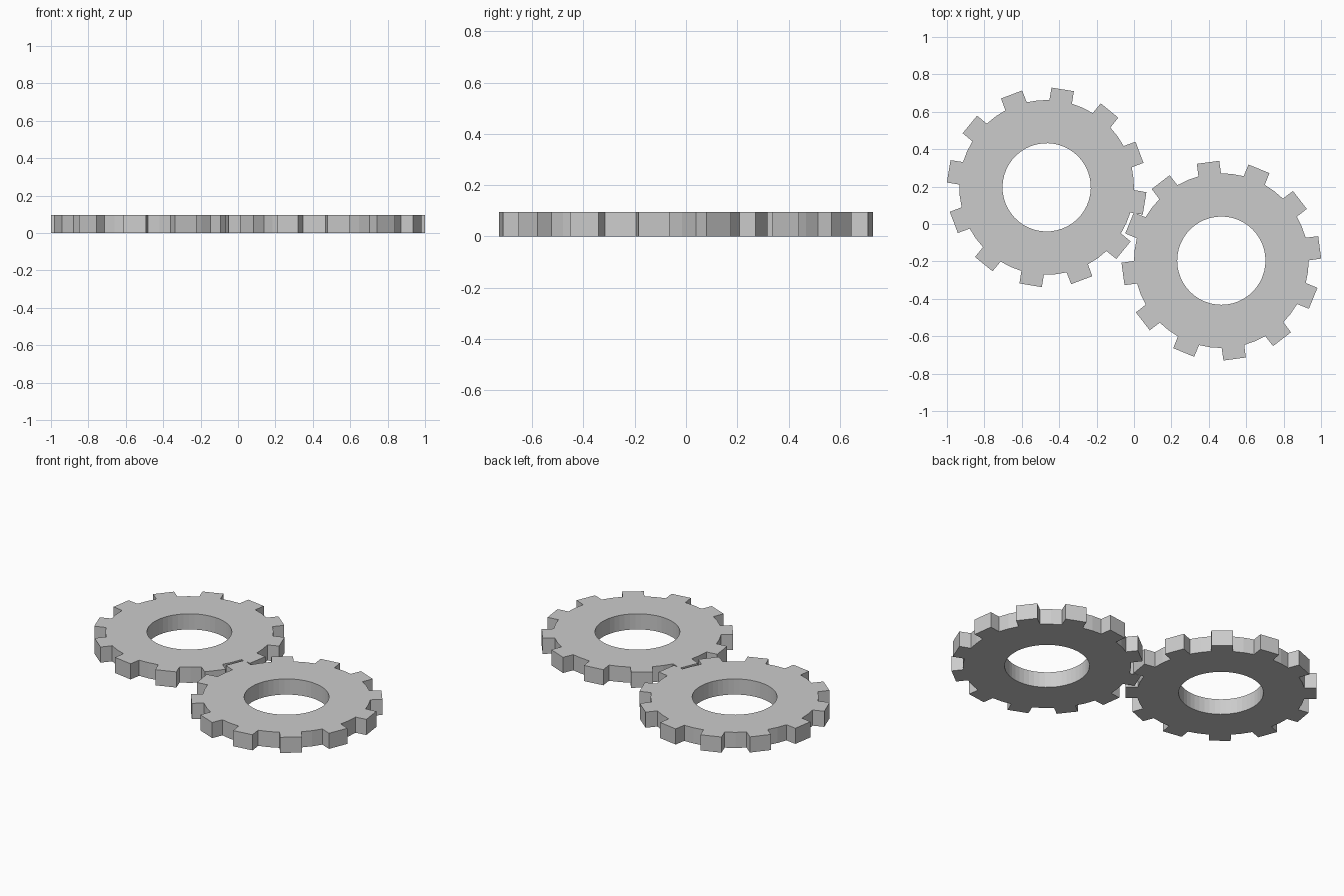
import bpy, bmesh
from math import radians, cos, sin

if "Cube" in bpy.data.objects:
    bpy.data.objects.remove(bpy.data.objects["Cube"])

TEETH, HEIGHT = 12, 0.096
HOLE_R, ROOT_R, TIP_R = 0.236, 0.467, 0.534


def gear(name, x, y, phase):
    """Flat ring gear: 48-sided hole and root circle, 12 blocky teeth."""
    bm = bmesh.new()

    def pt(r, deg, z):
        a = radians(phase + deg)
        return bm.verts.new((r * cos(a), r * sin(a), z))

    pitch = 360 / TEETH
    step = pitch / 4
    n = TEETH * 4
    # rings start at the leading edge of the first tooth
    rings = {(r, z): [pt(r, (i - 1) * step, z) for i in range(n)]
             for r in (HOLE_R, ROOT_R) for z in (0, HEIGHT)}
    ib, it = rings[HOLE_R, 0], rings[HOLE_R, HEIGHT]
    ob, ot = rings[ROOT_R, 0], rings[ROOT_R, HEIGHT]
    for i in range(n):
        j = (i + 1) % n
        bm.faces.new((it[i], ot[i], ot[j], it[j]))
        bm.faces.new((ib[j], ob[j], ob[i], ib[i]))
        bm.faces.new((ib[i], it[i], it[j], ib[j]))
        if i % 4 >= 2:                      # root wall between teeth
            bm.faces.new((ob[i], ob[j], ot[j], ot[i]))
    # teeth
    for k in range(TEETH):
        a, b, c = 4 * k, 4 * k + 1, 4 * k + 2
        lb, rb = (pt(TIP_R, k * pitch + s * 6.5, 0) for s in (-1, 1))
        lt, rt = (pt(TIP_R, k * pitch + s * 6.5, HEIGHT) for s in (-1, 1))
        bm.faces.new((ot[a], lt, rt, ot[c], ot[b]))
        bm.faces.new((ob[b], ob[c], rb, lb, ob[a]))
        bm.faces.new((lb, rb, rt, lt))
        bm.faces.new((ob[a], lb, lt, ot[a]))
        bm.faces.new((rb, ob[c], ot[c], rt))
    bmesh.ops.recalc_face_normals(bm, faces=bm.faces)
    mesh = bpy.data.meshes.new(name)
    bm.to_mesh(mesh)
    bm.free()
    ob_ = bpy.data.objects.new(name, mesh)
    ob_.location = (x, y, 0)
    bpy.context.collection.objects.link(ob_)


# two meshing gears
gear("left_gear", -0.467, 0.196, 20.7)
gear("right_gear", 0.467, -0.196, 7.7)
